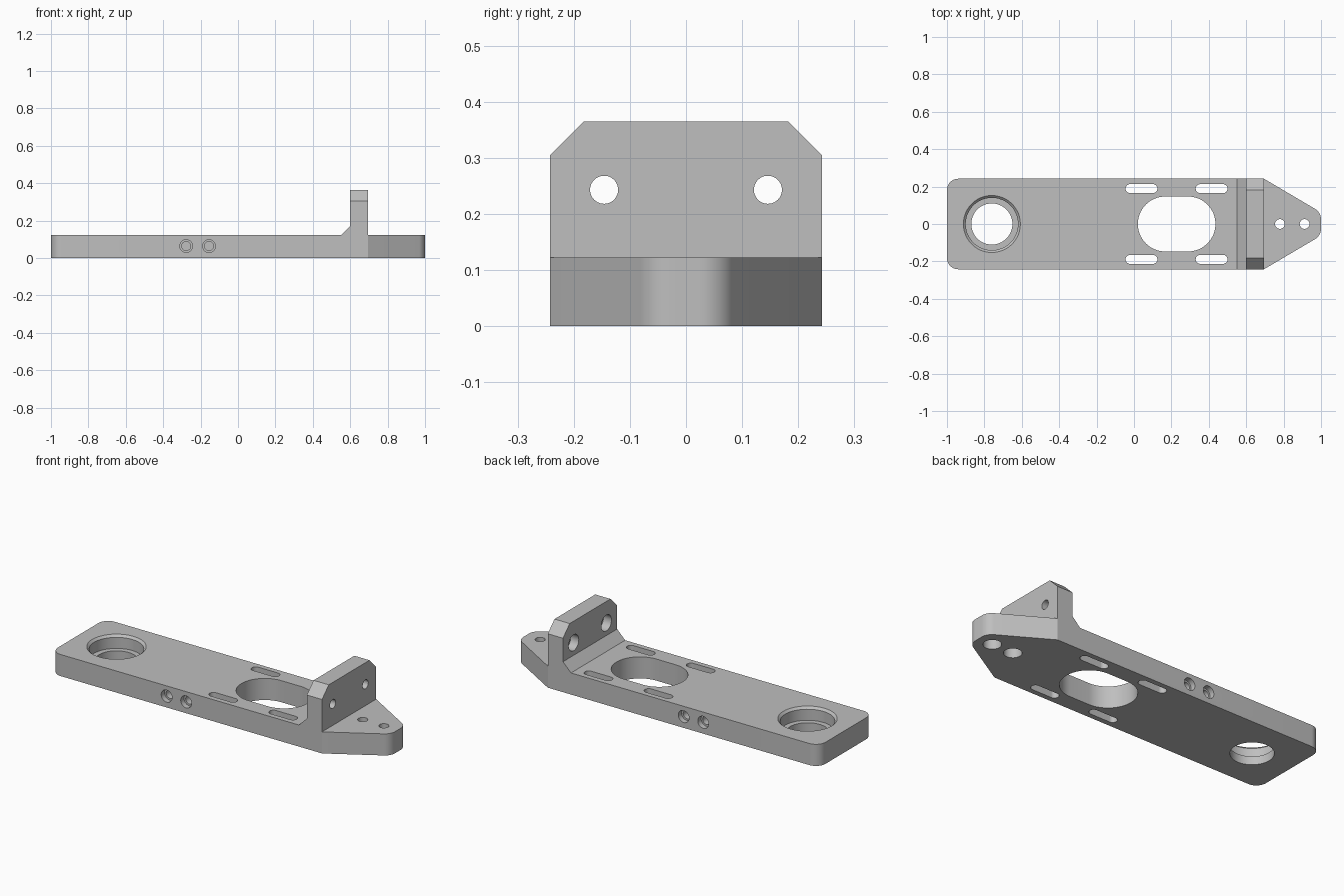
import bpy, bmesh, math
from mathutils import Vector

cube = bpy.data.objects.get("Cube")
if cube:
    bpy.data.objects.remove(cube, do_unlink=True)

# Main dimensions
HALF_W = 0.242
THICK = 0.122
TOP = 0.365

grey = bpy.data.materials.new("machined_grey")
grey.use_nodes = True
colour = (0.52, 0.52, 0.52, 1)
grey.diffuse_color = colour
grey.node_tree.nodes["Principled BSDF"].inputs["Base Color"].default_value = colour


def finish(bm, name):
    bmesh.ops.remove_doubles(bm, verts=bm.verts, dist=1e-5)
    bmesh.ops.recalc_face_normals(bm, faces=bm.faces)
    mesh = bpy.data.meshes.new(name)
    bm.to_mesh(mesh)
    bm.free()
    mesh.materials.append(grey)
    obj = bpy.data.objects.new(name, mesh)
    bpy.context.collection.objects.link(obj)
    return obj


def rounded(corners, steps=12):
    """Closed 2D outline from (x, y, fillet radius) corners."""
    out = []
    for i, (x, y, r) in enumerate(corners):
        p = Vector((x, y))
        if r == 0:
            out.append(p)
            continue
        a = (Vector(corners[i - 1][:2]) - p).normalized()
        b = (Vector(corners[(i + 1) % len(corners)][:2]) - p).normalized()
        half = a.angle(b) / 2
        centre = p + (a + b).normalized() * (r / math.sin(half))
        start = p + a * (r / math.tan(half)) - centre
        end = p + b * (r / math.tan(half)) - centre
        sweep = math.pi - 2 * half
        for k in range(steps + 1):
            f = k / steps
            out.append(centre + (start * math.sin((1 - f) * sweep)
                                 + end * math.sin(f * sweep)) / math.sin(sweep))
    # Drop coincident points where neighbouring fillets meet
    return [p for i, p in enumerate(out) if (p - out[i - 1]).length > 1e-4]


def prism(points, offset, bm=None):
    """Extrude a ring of 3D points along an offset."""
    bm = bm or bmesh.new()
    face = bm.faces.new([bm.verts.new(p) for p in points])
    grown = bmesh.ops.extrude_face_region(bm, geom=[face], use_keep_orig=True)
    verts = [g for g in grown["geom"] if isinstance(g, bmesh.types.BMVert)]
    bmesh.ops.translate(bm, verts=verts, vec=offset)
    return bm


def slot(cx, cy, half_len, r):
    """Cutter for a vertical round-ended slot."""
    x0, x1, y0, y1 = cx - half_len, cx + half_len, cy - r, cy + r
    ring = rounded([(x0, y0, r), (x1, y0, r), (x1, y1, r), (x0, y1, r)], 16)
    return finish(prism([(p.x, p.y, -0.1) for p in ring], (0, 0, 0.4)), "slot_cutter")


def bore(origin, direction, profile, sides=48):
    """Cutter turned from (radius, depth) steps along a direction."""
    turn = Vector((0, 0, 1)).rotation_difference(Vector(direction))
    bm = bmesh.new()
    rings = []
    for r, t in profile:
        ring = []
        for k in range(sides):
            a = math.tau * k / sides
            local = Vector((r * math.cos(a), r * math.sin(a), t))
            ring.append(bm.verts.new(Vector(origin) + turn @ local))
        rings.append(ring)
    for lo, hi in zip(rings, rings[1:]):
        for k in range(sides):
            n = (k + 1) % sides
            bm.faces.new((lo[k], lo[n], hi[n], hi[k]))
    bm.faces.new(rings[0])
    bm.faces.new(rings[-1])
    return finish(bm, "bore_cutter")


def cut(obj, cutters):
    bpy.ops.object.select_all(action="DESELECT")
    obj.select_set(True)
    bpy.context.view_layer.objects.active = obj
    for cutter in cutters:
        cutter.hide_render = True
        mod = obj.modifiers.new("cut", "BOOLEAN")
        mod.operation = "DIFFERENCE"
        mod.solver = "EXACT"
        mod.object = cutter
        bpy.ops.object.modifier_apply(modifier=mod.name)
        bpy.data.objects.remove(cutter, do_unlink=True)
    bpy.ops.object.shade_smooth_by_angle(angle=math.radians(25))


# Base plate with rounded end and tapered nose
outline = rounded([(-1, -HALF_W, 0.06), (0.695, -HALF_W, 0), (1, -0.062, 0.065),
                   (1, 0.062, 0.065), (0.695, HALF_W, 0), (-1, HALF_W, 0.06)])
plate = finish(prism([(p.x, p.y, 0) for p in outline], (0, 0, THICK)), "base_plate")

# Bearing seat: chamfered rim, seat and smaller through hole
cutters = [bore((-0.76, 0, THICK), (0, 0, -1),
                [(0.165, -0.0125), (0.14, 0.0125), (0.14, 0.075), (0.11, 0.075), (0.11, 0.2)])]

# Large window and four adjustment slots
cutters.append(slot(0.228, 0, 0.2075, 0.147))
for x in (0.04, 0.415):
    for side in (-1, 1):
        cutters.append(slot(x, side * 0.189, 0.085, 0.024))

# Nose screw holes, counterbored from below
for x in (0.78, 0.912):
    cutters.append(bore((x, 0, 0), (0, 0, 1),
                        [(0.046, -0.05), (0.046, 0.06), (0.026, 0.06), (0.026, 0.2)]))

# Blind stepped holes in both long sides
for x in (-0.277, -0.155):
    for side in (-1, 1):
        cutters.append(bore((x, side * HALF_W, 0.064), (0, -side, 0),
                            [(0.034, -0.05), (0.034, 0.03), (0.024, 0.03), (0.024, 0.09)]))
cut(plate, cutters)

# Upright bracket with a sloped foot and clipped top corners
profile = [(0.55, THICK), (0.695, THICK), (0.695, TOP), (0.6, TOP), (0.6, THICK + 0.05)]
bm = prism([(x, -HALF_W, z) for x, z in profile], (0, 2 * HALF_W, 0))
corners = [e for e in bm.edges
           if all(abs(v.co.z - TOP) < 1e-4 for v in e.verts)
           and abs(e.verts[0].co.y - e.verts[1].co.y) < 1e-4]
bmesh.ops.bevel(bm, geom=corners, offset=0.06, segments=1, affect="EDGES")
bracket = finish(bm, "upright_bracket")

# Bracket screw holes, counterbored on the plate side
cut(bracket, [bore((0.6, side * 0.146, 0.243), (1, 0, 0),
                   [(0.045, -0.05), (0.045, 0.05), (0.025, 0.05), (0.025, 0.2)])
              for side in (-1, 1)])
